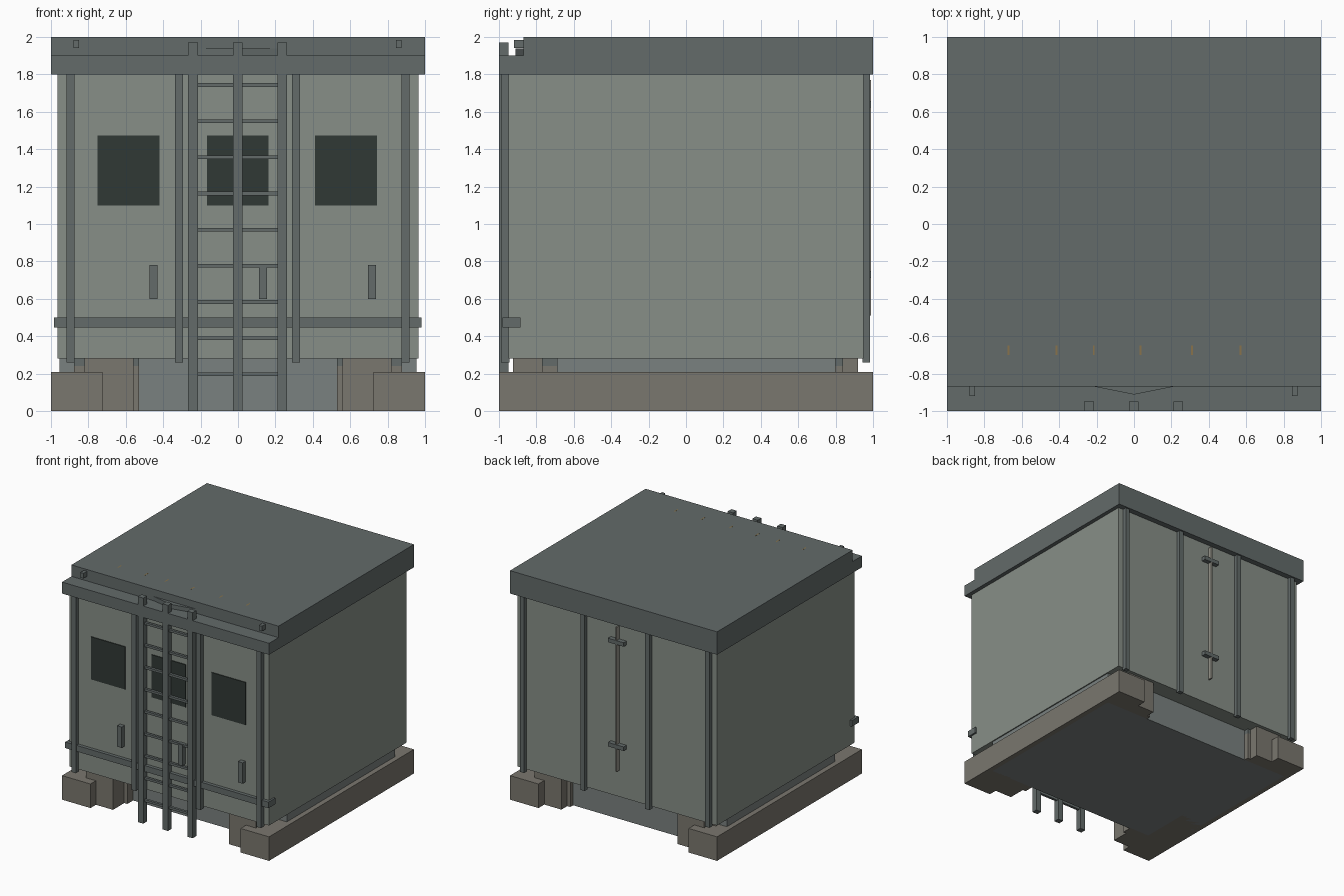
import bpy, bmesh

if "Cube" in bpy.data.objects:
    bpy.data.objects.remove(bpy.data.objects["Cube"])


def material(name, rgb):
    m = bpy.data.materials.new(name)
    m.diffuse_color = (*rgb, 1)
    m.use_nodes = True
    m.node_tree.nodes["Principled BSDF"].inputs["Base Color"].default_value = m.diffuse_color
    return m


WALL = material("wall_grey", (0.245, 0.275, 0.245))
TRIM = material("trim_grey", (0.125, 0.147, 0.144))
SKIRT = material("skirt_grey", (0.195, 0.22, 0.215))
STONE = material("base_brown", (0.195, 0.184, 0.156))
GLASS = material("dark_glass", (0.03, 0.04, 0.036))
ROD = material("pale_rod", (0.3, 0.29, 0.25))
AMBER = material("amber_marker", (0.25, 0.17, 0.07))


def finish(name, bm, mat):
    bmesh.ops.recalc_face_normals(bm, faces=bm.faces)
    me = bpy.data.meshes.new(name)
    bm.to_mesh(me)
    bm.free()
    me.materials.append(mat)
    ob = bpy.data.objects.new(name, me)
    bpy.context.collection.objects.link(ob)
    return ob


def box(name, x, y, z, mat):
    """Box from (min, max) ranges on each axis."""
    bm = bmesh.new()
    bmesh.ops.create_cube(bm, size=1)
    for v in bm.verts:
        for i, r in enumerate((x, y, z)):
            v.co[i] = r[0] if v.co[i] < 0 else r[1]
    return finish(name, bm, mat)


def prism(name, points, offset, mat):
    """Closed outline extruded along an offset vector."""
    bm = bmesh.new()
    face = bm.faces.new([bm.verts.new(p) for p in points])
    geo = bmesh.ops.extrude_face_region(bm, geom=[face])["geom"]
    verts = [g for g in geo if isinstance(g, bmesh.types.BMVert)]
    bmesh.ops.translate(bm, verts=verts, vec=offset)
    return finish(name, bm, mat)


def span(c, w):
    return (c - w / 2, c + w / 2)


# Cabin body and stepped roof
box("cabin_body", (-0.965, 0.965), (-0.95, 0.95), (0.28, 1.81), WALL)
roof = [(-1, 1.8), (1, 1.8), (1, 2), (-0.87, 2), (-0.87, 1.9), (-1, 1.9)]
prism("roof", [(-1, y, z) for y, z in roof], (2, 0, 0), TRIM)

# Fittings on the roof step
prism("roof_deflector", [(-0.21, -0.87, 1.9), (0, -0.912, 1.9), (0.21, -0.87, 1.9)],
      (0, 0, 0.037), TRIM)
for x in (-0.865, 0.86):
    box("roof_lamp", span(x, 0.03), (-0.92, -0.865), (1.94, 1.985), TRIM)
for x in (-0.67, -0.415, -0.215, 0.035, 0.31, 0.57):
    box("roof_marker", span(x, 0.01), (-0.70, -0.65), (1.96, 2.0005), AMBER)

# Corner and door posts, front and back
for x in (-0.895, -0.315, 0.31, 0.895):
    box("front_post", span(x, 0.042), (-0.99, -0.945), (0.26, 1.81), TRIM)
    box("back_post", span(x, 0.042), (0.945, 0.985), (0.26, 1.81), TRIM)

# Front windows, handles and belt rail
for x in (-0.585, -0.002, 0.578):
    box("window", span(x, 0.33), (-0.957, -0.94), (1.1, 1.472), GLASS)
for x in (-0.452, 0.134, 0.716):
    box("front_handle", span(x, 0.044), (-0.99, -0.94), (0.6, 0.782), TRIM)
box("belt_rail", (-0.983, 0.981), (-0.98, -0.885), (0.447, 0.5), TRIM)

# Ladder
for x in (-0.241, -0.002, 0.236):
    box("ladder_rail", span(x, 0.052), (-1, -0.95), (0, 1.97), TRIM)
for i in range(9):
    box("ladder_rung", (-0.23, 0.23), (-0.985, -0.963), span(0.196 + i * 0.1934, 0.02), TRIM)

# Back door rod and handles
box("back_door_rod", span(-0.015, 0.012), (0.945, 0.988), (0.51, 1.77), ROD)
for z in (1.64, 0.73):
    box("back_handle", span(-0.015, 0.15), (0.945, 0.99), span(z, 0.035), TRIM)

# Skirt under the cabin
box("skirt", (-0.955, 0.955), (-0.69, 0.80), (0, 0.285), SKIRT)

# Side plinths and stepped corner blocks
for s in (-1, 1):
    def sx(a, b):
        return tuple(sorted((s * a, s * b)))

    box("side_plinth", sx(0.725, 1), (-1, 1), (0, 0.21), STONE)
    for end, outer, mid, inner in (("front", -0.925, -0.77, -0.68), ("back", 0.92, 0.84, 0.79)):
        lo, hi = sorted((outer, inner))
        box(end + "_block", sx(0.56, 0.82), (lo, hi), (0, 0.285), STONE)
        lo, hi = sorted((mid, inner))
        box(end + "_block_step", sx(0.53, 0.876), (lo, hi), (0, 0.24), STONE)
        box(end + "_block_cap", sx(0.53, 0.876), (lo, hi), (0.24, 0.285), TRIM)
